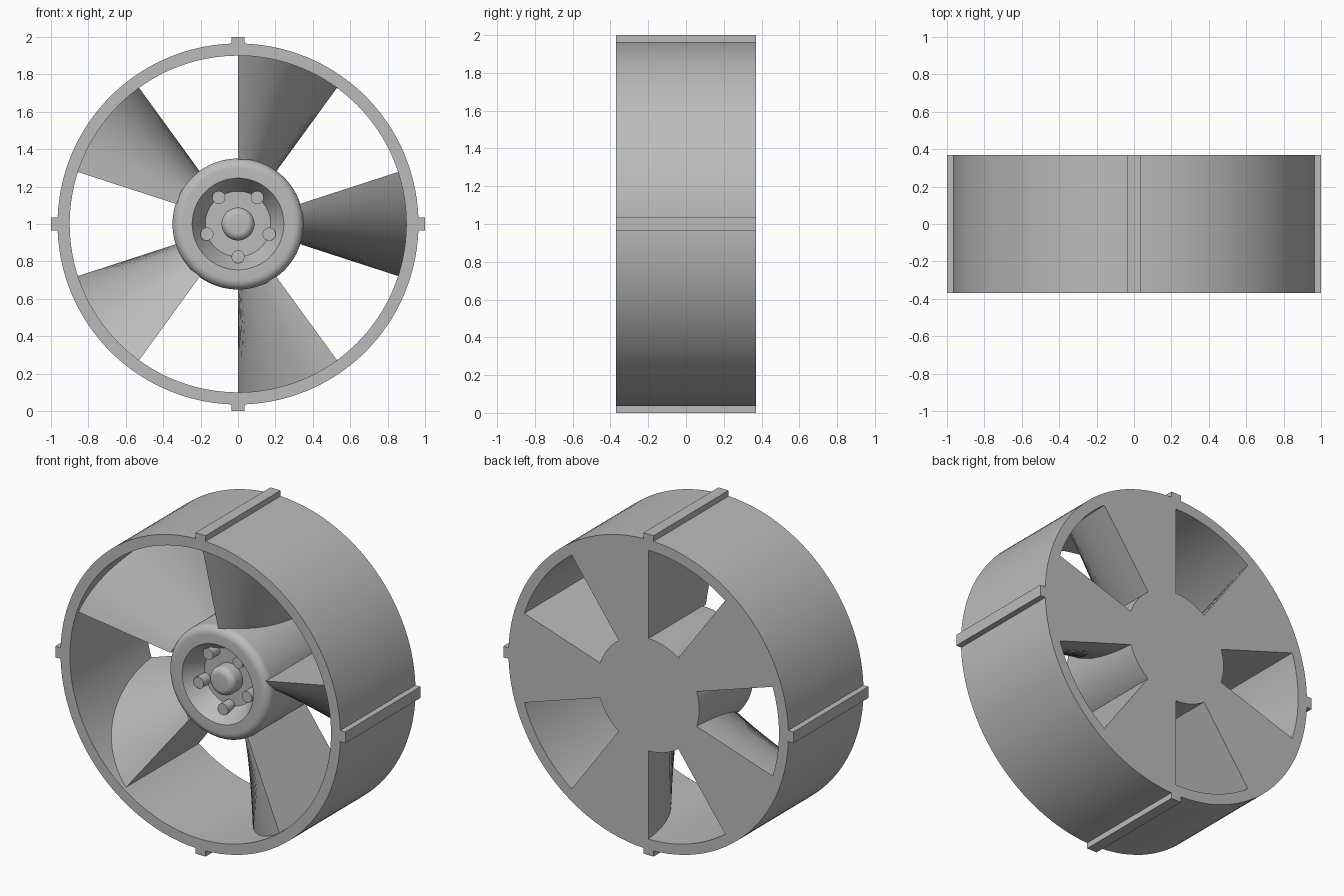
import bpy, bmesh, math
from mathutils import Vector

if "Cube" in bpy.data.objects:
    bpy.data.objects.remove(bpy.data.objects["Cube"])

HALF = 0.37      # half depth of the wheel
SEGMENTS = 128

grey = bpy.data.materials.new("plain grey")
grey.use_nodes = True
colour = (0.5, 0.5, 0.5, 1)
grey.diffuse_color = colour
grey.node_tree.nodes["Principled BSDF"].inputs["Base Color"].default_value = colour


def polar(radius, angle, y):
    """Point around the wheel axle."""
    return Vector((radius * math.cos(angle), y, 1 + radius * math.sin(angle)))


def finish(name, bm):
    bmesh.ops.remove_doubles(bm, verts=bm.verts, dist=0.0001)
    bmesh.ops.recalc_face_normals(bm, faces=bm.faces)
    mesh = bpy.data.meshes.new(name)
    bm.to_mesh(mesh)
    bm.free()
    mesh.materials.append(grey)
    obj = bpy.data.objects.new(name, mesh)
    bpy.context.collection.objects.link(obj)
    bpy.ops.object.select_all(action='DESELECT')
    obj.select_set(True)
    bpy.context.view_layer.objects.active = obj
    bpy.ops.object.shade_smooth_by_angle(angle=math.radians(30))
    return obj


def lathe(name, profile, closed=False, segments=SEGMENTS, centre=(0, 0)):
    """Spin (radius, y) points about an axis along y."""
    bm = bmesh.new()
    points = profile + profile[:1] if closed else profile
    offset = Vector((centre[0], 0, centre[1]))
    rings = [[bm.verts.new(polar(r, math.tau * i / segments, y) + offset)
              for i in range(segments)] for r, y in points]
    for a, b in zip(rings, rings[1:]):
        for i in range(segments):
            j = (i + 1) % segments
            bm.faces.new((a[i], a[j], b[j], b[i]))
    if not closed:
        bm.faces.new(rings[0])
        bm.faces.new(rings[-1])
    return finish(name, bm)


def fillet(r, y, size, steps=8):
    """Rounded outer front corner, from the flat front to the side."""
    return [(r - size + size * math.sin(a), y + size - size * math.cos(a))
            for a in (math.pi / 2 * i / steps for i in range(steps + 1))]


# Outer rim
lathe("rim", [(0.9, -HALF), (0.965, -HALF), (0.965, HALF), (0.9, HALF)], closed=True)

# Four ribs along the outside of the rim
for k, side in enumerate(("left", "top", "right", "bottom")):
    bm = bmesh.new()
    bmesh.ops.create_cube(bm, size=1)
    turn = k * math.pi / 2
    out = Vector((math.cos(turn), 0, math.sin(turn)))
    across = Vector((-out.z, 0, out.x))
    for v in bm.verts:
        x, y, z = v.co
        v.co = (Vector((0, 0, 1)) + out * (0.965 + 0.07 * x)
                + across * (0.07 * z) + Vector((0, 2 * HALF * y, 0)))
    finish(side + "_rib", bm)

# Hub with a tapered recess in its front
FRONT = -0.2
FLOOR = -0.08
lathe("hub", [(0.175, FLOOR), (0.245, FRONT)] + fillet(0.35, FRONT, 0.05)
      + [(0.35, HALF)])
lathe("axle_cap", fillet(0.088, -0.175, 0.04) + [(0.088, FLOOR + 0.01)], segments=48)

# Five studs around the axle cap
for k in range(5):
    a = math.radians(72 * k - 90)
    lathe(f"stud_{k + 1}", [(0.035, -0.15), (0.035, FLOOR + 0.04)], segments=32,
          centre=(0.175 * math.cos(a), 0.175 * math.sin(a) - 0))

# Five solid spokes: rounded on one side, flat on the other and on the back
INNER, OUTER = 0.345, 0.905
SPAN = math.radians(36)
STEPS = 24


def section(t):
    """Fraction of the spoke angle and front y of its rounded side."""
    u = 1 - t
    return (2 * u * t * 0.1 + t * t,
            u * u * HALF - 2 * u * t * 0.2 - t * t * 0.35)


for k in range(5):
    bm = bmesh.new()
    start = math.radians(72 * k) - SPAN / 2
    rows = []
    for i in range(STEPS + 1):
        part, y = section(i / STEPS)
        a = start + SPAN * part
        inner_y = HALF + (y - HALF) * 0.785
        rows.append([bm.verts.new(polar(*p)) for p in (
            (INNER, a, inner_y), (OUTER, a, y), (OUTER, a, HALF), (INNER, a, HALF))])
    for a, b in zip(rows, rows[1:]):
        for c in range(4):
            d = (c + 1) % 4
            bm.faces.new((a[c], a[d], b[d], b[c]))
    bm.faces.new(rows[-1])
    finish(f"spoke_{k + 1}", bm)
